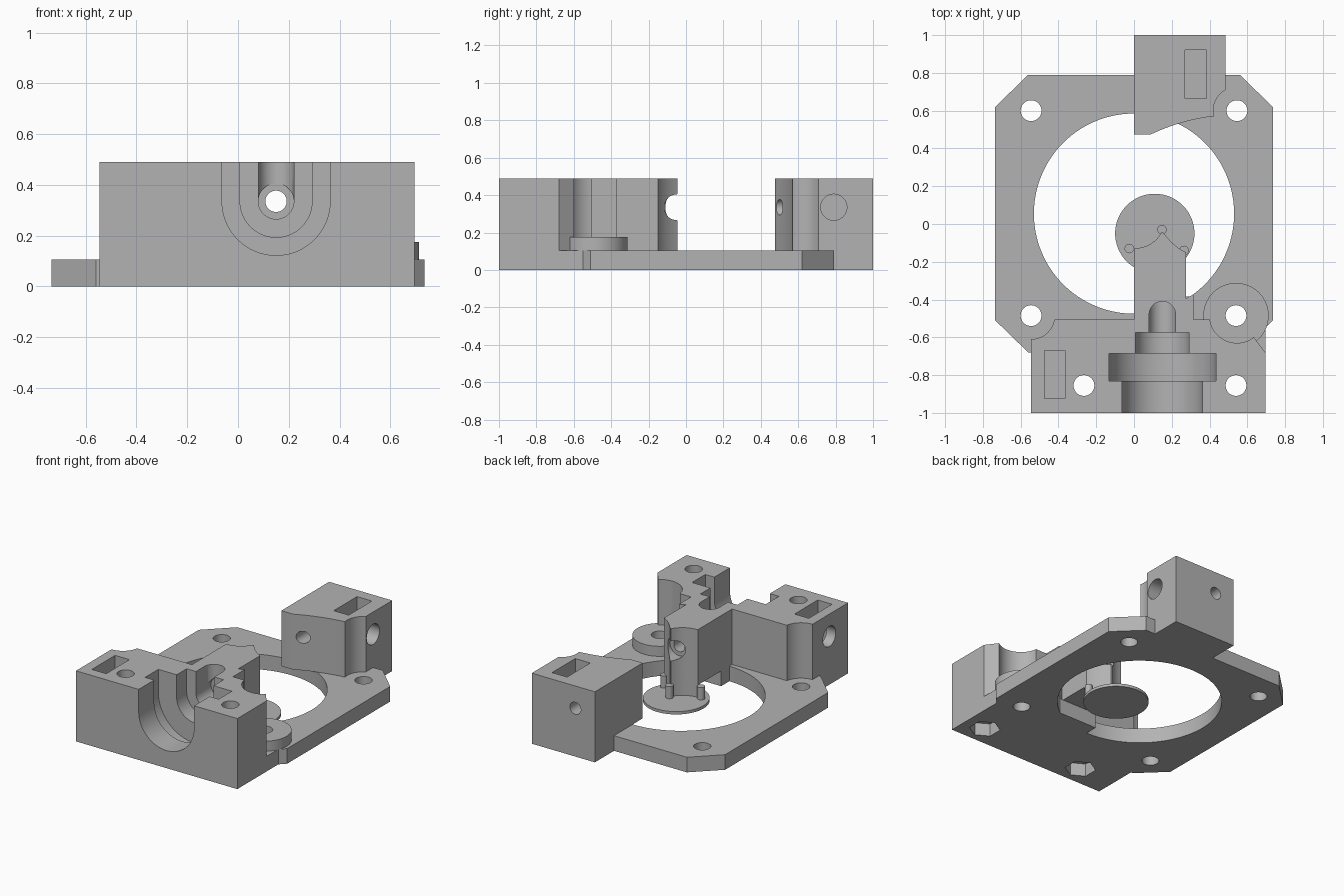
import bpy, bmesh, math
from mathutils import Matrix, Vector

if "Cube" in bpy.data.objects:
    bpy.data.objects.remove(bpy.data.objects["Cube"])

grey = bpy.data.materials.new("plain_grey")
grey.use_nodes = True
grey.diffuse_color = (0.45, 0.45, 0.45, 1)
grey.node_tree.nodes["Principled BSDF"].inputs["Base Color"].default_value = grey.diffuse_color

BASE, TOP = 0.105, 0.49
BORE_X, BORE_Z = 0.15, 0.335


def finish(name, bm):
    bmesh.ops.recalc_face_normals(bm, faces=bm.faces)
    mesh = bpy.data.meshes.new(name)
    bm.to_mesh(mesh)
    bm.free()
    mesh.materials.append(grey)
    ob = bpy.data.objects.new(name, mesh)
    bpy.context.scene.collection.objects.link(ob)
    return ob


def prism(name, outline, z0, z1):
    bm = bmesh.new()
    face = bm.faces.new([bm.verts.new((x, y, z0)) for x, y in outline])
    up = bmesh.ops.extrude_face_region(bm, geom=[face])["geom"]
    bmesh.ops.translate(bm, vec=(0, 0, z1 - z0),
                        verts=[v for v in up if isinstance(v, bmesh.types.BMVert)])
    return finish(name, bm)


def box(name, x0, x1, y0, y1, z0, z1):
    return prism(name, [(x0, y0), (x1, y0), (x1, y1), (x0, y1)], z0, z1)


def rod(name, start, end, r, sides=64):
    a, b = Vector(start), Vector(end)
    turn = (b - a).to_track_quat("Z", "Y").to_matrix().to_4x4()
    bm = bmesh.new()
    bmesh.ops.create_cone(bm, cap_ends=True, segments=sides, radius1=r, radius2=r,
                          depth=(b - a).length,
                          matrix=Matrix.Translation((a + b) / 2) @ turn)
    return finish(name, bm)


def upright(x, y, r, z0=-0.1, z1=0.7, sides=64):
    return rod("cutter", (x, y, z0), (x, y, z1), r, sides)


def bore(y0, y1, r):
    return rod("cutter", (BORE_X, y0, BORE_Z), (BORE_X, y1, BORE_Z), r)


def cut(cutter, *targets):
    for ob in targets:
        mod = ob.modifiers.new("cut", "BOOLEAN")
        mod.operation, mod.solver, mod.object = "DIFFERENCE", "EXACT", cutter
        deps = bpy.context.evaluated_depsgraph_get()
        mesh = bpy.data.meshes.new_from_object(ob.evaluated_get(deps))
        ob.modifiers.clear()
        ob.data = mesh
    bpy.data.objects.remove(cutter)


def bend(a, c, b, n=10):
    # quadratic arc from a to b pulled toward c
    ts = [i / n for i in range(n + 1)]
    return [tuple((1 - t) ** 2 * a[k] + 2 * t * (1 - t) * c[k] + t * t * b[k]
                  for k in (0, 1)) for t in ts]


# Base plate with the feet of both uprights
plate = prism("base_plate", [
    (-.545, -1), (.695, -1), (.695, -.55), (.735, -.51), (.735, .62), (.56, .79),
    (.485, .79), (.485, 1), (0, 1), (0, .79), (-.56, .79), (-.735, .62),
    (-.735, -.51), (-.56, -.68), (-.545, -.68)], 0, BASE)
cut(upright(0, .055, .53, sides=128), plate)
ledge = box("tongue_foot", 0, .315, -.5, -.385, 0, BASE)

# Front block with its tongue reaching over the opening
tip = bend((.275, -.15), (.21, -.12), (.155, -.045), 8) + \
      bend((.145, -.045), (.1, -.125), (0, -.13), 8)
block = prism("front_block", [
    (-.545, -1), (.695, -1), (.695, -.68), (.634, -.599), (.6, -.505), (.315, -.505),
    (.315, -.372), (.275, -.395)] + tip + [(0, -.505), (-.545, -.505)], BASE, TOP)
cut(upright(-.545, -.485, .125), block)
cut(upright(.545, -.485, .145), block)

# Rear post with curved inner face
post = prism("rear_post", [(0, 1), (.485, 1), (.485, .565)]
             + bend((.42, .57), (.25, .55), (.09, .475)) + [(0, .475)], BASE, TOP)
cut(upright(.545, .6, .125), post)

# Raised washer around one plate hole
boss = rod("raised_washer", (.54, -.485, BASE), (.54, -.485, .175), .173)

# Stepped U-shaped seat in the front block
for y0, y1, r in ((-1.1, -.82, .213), (-.83, -.685, .283), (-.69, -.575, .142)):
    solids = [block, plate] if r > .25 else [block]
    cut(bore(y0, y1, r), *solids)
    cut(box("cutter", BORE_X - r, BORE_X + r, y0, y1, BORE_Z, .7), block)
cut(bore(-.6, -.41, .07), block)
cut(upright(BORE_X, -.48, .07, BORE_Z), block)
cut(box("cutter", BORE_X - .07, BORE_X + .07, -.6, -.48, BORE_Z, .7), block)

# Straight channel through tongue and post
cut(bore(-.5, .1, .042), block)
cut(bore(-.14, .1, .07), block)
cut(bore(.3, 1.1, .042), post)

# Side screw holes and nut slots
cut(rod("cutter", (-.7, -.795, BORE_Z), (-.25, -.795, BORE_Z), .07), block)
cut(box("cutter", -.475, -.365, -.925, -.67, .2, .7), block)
cut(rod("cutter", (.7, .79, BORE_Z), (.22, .79, BORE_Z), .07), post)
cut(box("cutter", .27, .385, .665, .92, .2, .7), post)

# Vertical mounting holes, with hexagonal pockets underneath the block
for x in (-.545, .545):
    cut(upright(x, .6, .055), plate)
cut(upright(-.545, -.485, .055), plate)
cut(upright(.54, -.485, .055), plate, boss)
for x in (-.265, .54):
    cut(upright(x, -.855, .055), plate, block)
    cut(upright(x, -.855, .1, -.1, .09, 6), plate)

# Support disc, pins and curved rib beneath the tongue
disc = rod("support_disc", (.11, -.05, 0), (.11, -.05, .02), .21)
pins = [rod("support_pin", (x, y, .01), (x, y, BASE), .025, 24)
        for x, y in ((-.025, -.13), (.148, -.03), (.265, -.14))]
rib = prism("support_rib", tip + [(x, y - .02) for x, y in reversed(tip)], .01, BASE)

for ob in [plate, ledge, block, post, boss, disc, rib] + pins:
    bpy.ops.object.select_all(action="DESELECT")
    ob.select_set(True)
    bpy.context.view_layer.objects.active = ob
    bpy.ops.object.shade_smooth_by_angle(angle=math.radians(30))
